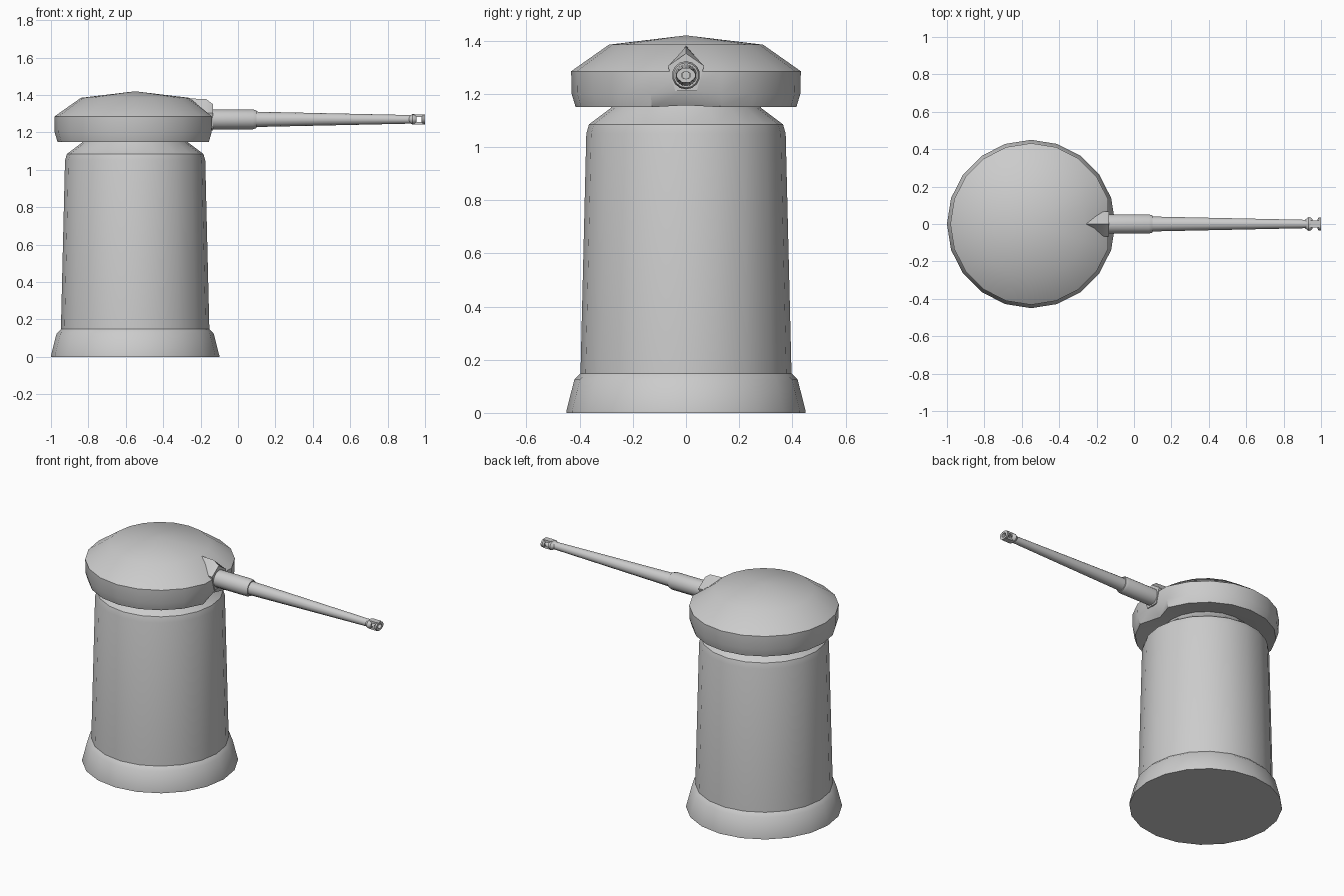
import bpy, bmesh
from math import sin, cos, tau, radians, pi
from mathutils import Matrix

if "Cube" in bpy.data.objects:
    bpy.data.objects.remove(bpy.data.objects["Cube"])

CX, GUN_Z = -0.55, 1.27
TO_X = Matrix.Translation((0, 0, GUN_Z)) @ Matrix.Rotation(pi / 2, 4, 'Y')


def finish(name, bm, angle=35):
    bmesh.ops.remove_doubles(bm, verts=bm.verts, dist=1e-5)
    bmesh.ops.recalc_face_normals(bm, faces=bm.faces)
    me = bpy.data.meshes.new(name)
    bm.to_mesh(me)
    bm.free()
    ob = bpy.data.objects.new(name, me)
    bpy.context.collection.objects.link(ob)
    bpy.ops.object.select_all(action='DESELECT')
    ob.select_set(True)
    bpy.context.view_layer.objects.active = ob
    bpy.ops.object.shade_smooth_by_angle(angle=radians(angle))
    return ob


def loft(bm, rings, cyclic=True):
    for a, b in zip(rings, rings[1:]):
        n = len(a)
        for i in range(n):
            bm.faces.new((a[i], a[(i + 1) % n], b[(i + 1) % n], b[i]))


def lathe(profile, sides, matrix, closed=False):
    # Spin (radius, height) points around z, then place with the matrix
    bm = bmesh.new()
    rings = [[bm.verts.new(matrix @ Matrix.Translation((r * cos(tau * i / sides), r * sin(tau * i / sides), z)).translation)
              for i in range(sides)] for r, z in profile]
    loft(bm, rings + rings[:1] if closed else rings)
    bmesh.ops.dissolve_degenerate(bm, edges=bm.edges, dist=1e-5)
    return bm


tower = Matrix.Translation((CX, 0, 0))

# Flared foot and tapered pedestal
finish("pedestal_foot", lathe([(0, 0), (.45, 0), (.45, .008), (.42, .125), (.395, .15), (.3, .15)], 20, tower))
finish("pedestal", lathe([(.397, .145), (.375, 1.05), (.365, 1.085), (.285, 1.145), (.26, 1.18), (0, 1.18)], 20, tower))

# Domed turret, its front pulled in under the gun
bm = lathe([(.25, 1.175), (.30, 1.165), (.415, 1.15), (.43, 1.20), (.432, 1.285),
            (.29, 1.385), (0, 1.42)], 20, tower)
for v in bm.verts:
    x = v.co.x - CX
    if abs(v.co.y) < 1e-4 and x > .4:
        if v.co.z < 1.16:
            v.co.x, v.co.z = CX + .35, 1.157
        elif v.co.z < 1.25:
            v.co.x, v.co.z = CX + .41, 1.215
        else:
            v.co.x = CX + .41
finish("turret", bm)

# Five-sided hood around the gun root
bm = bmesh.new()
rings = []
for x, apex, w in ((-.27, 1.382, .05), (-.17, 1.378, .065), (-.135, 1.352, .068)):
    pts = [(0, apex), (w, 1.305), (.04, 1.21), (-.04, 1.21), (-w, 1.305)]
    rings.append([bm.verts.new((x, y, z)) for y, z in pts])
loft(bm, rings)
bm.faces.new(rings[0])
bm.faces.new(rings[-1])
finish("gun_hood", bm, 20)

# Recoil sleeve and tapered barrel, hollow at the muzzle
finish("gun_sleeve", lathe([(0, -.2), (.053, -.2), (.053, .08), (.047, .098), (.03, .098)], 14, TO_X))
finish("gun_barrel", lathe([(.041, .09), (.023, .915), (.023, .95), (.014, .95), (.014, .90), (0, .90)], 14, TO_X))

# Muzzle brake: two flared collars joined above and below, open at the sides
flat = TO_X @ Matrix.Diagonal((.75, 1, 1, 1))
finish("brake_rear_collar", lathe([(.018, .915), (.024, .915), (.038, .933), (.036, .945), (.026, .955), (.018, .955)], 14, flat, True))
finish("brake_front_collar", lathe([(.018, .98), (.026, .98), (.036, .989), (.036, 1.0), (.018, 1.0)], 14, flat, True))
for name, s in (("brake_top_bar", 1), ("brake_bottom_bar", -1)):
    bm = bmesh.new()
    bmesh.ops.create_cube(bm, size=1, matrix=Matrix.Translation((.967, 0, GUN_Z + s * .02))
                          @ Matrix.Diagonal((.055, .036, .013, 1)))
    finish(name, bm)
